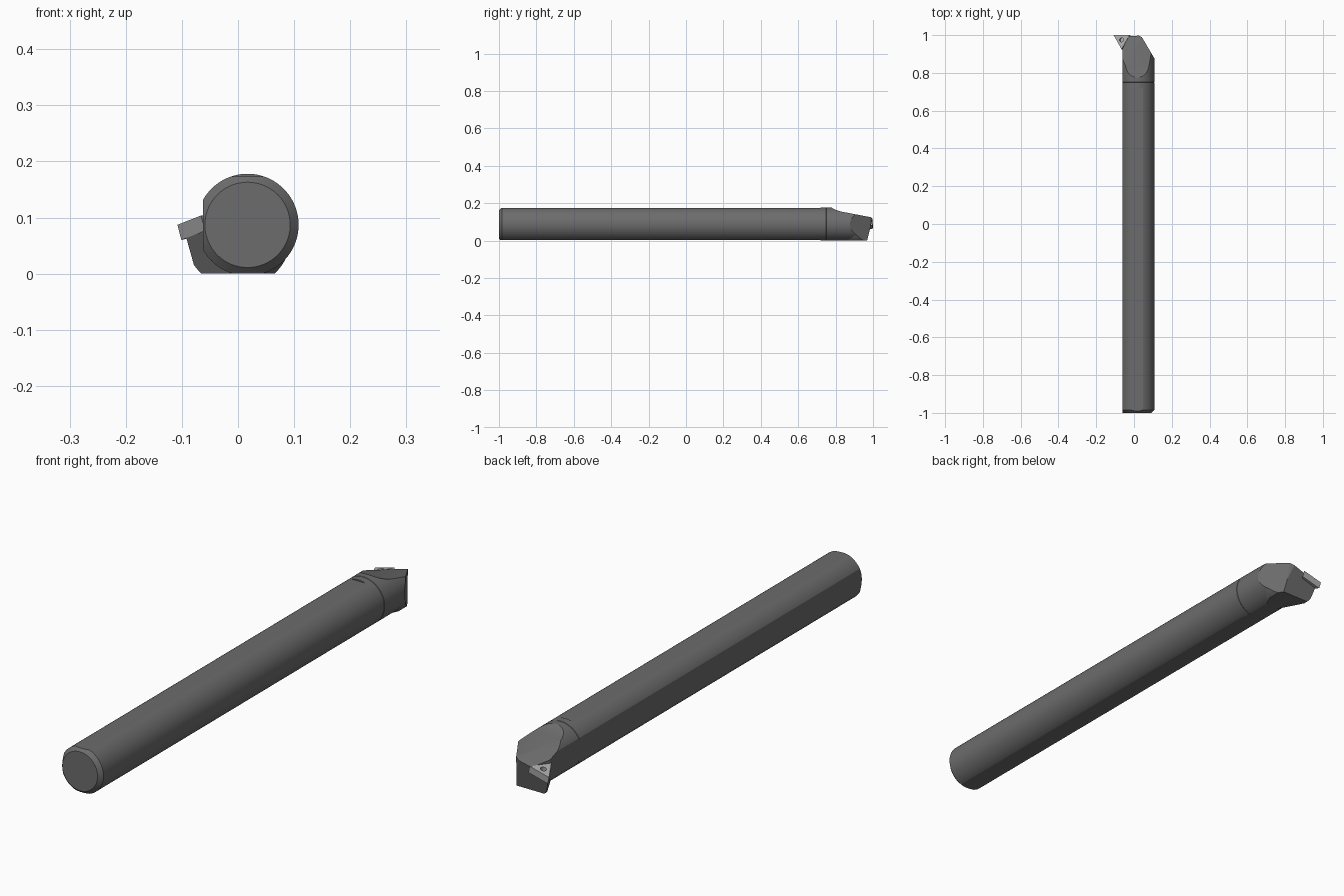
import bpy, bmesh, math
from mathutils import Vector

if "Cube" in bpy.data.objects:
    bpy.data.objects.remove(bpy.data.objects["Cube"])

CX, CZ, R = 0.017, 0.087, 0.091      # bar axis and radius


def material(name, v):
    m = bpy.data.materials.new(name)
    m.diffuse_color = (v, v, v, 1)
    m.use_nodes = True
    m.node_tree.nodes["Principled BSDF"].inputs["Base Color"].default_value = m.diffuse_color
    return m


STEEL = material("dark_steel", 0.15)
CARBIDE = material("carbide", 0.42)


def finish(name, bm, mat):
    bmesh.ops.recalc_face_normals(bm, faces=bm.faces[:])
    me = bpy.data.meshes.new(name)
    bm.to_mesh(me)
    bm.free()
    ob = bpy.data.objects.new(name, me)
    bpy.context.collection.objects.link(ob)
    me.materials.append(mat)
    return ob


def turned(stations, cx, cz, n=96):
    """Round bar along y from (y, radius) stations."""
    bm = bmesh.new()
    rings = []
    for y, r in stations:
        rings.append([bm.verts.new((cx + r * math.cos(2 * math.pi * i / n), y,
                                    cz + r * math.sin(2 * math.pi * i / n))) for i in range(n)])
    for a, b in zip(rings, rings[1:]):
        for i in range(n):
            bm.faces.new((a[i], a[(i + 1) % n], b[(i + 1) % n], b[i]))
    bm.faces.new(rings[0])
    bm.faces.new(rings[-1])
    return bm


def prism(pts, direction):
    """Polygon swept along a direction."""
    bm = bmesh.new()
    d = Vector(direction)
    a = [bm.verts.new(p) for p in pts]
    b = [bm.verts.new(Vector(p) + d) for p in pts]
    bm.faces.new(a)
    bm.faces.new(b)
    for i in range(len(a)):
        j = (i + 1) % len(a)
        bm.faces.new((a[i], a[j], b[j], b[i]))
    return bm


def cut(bm, point, normal):
    """Slice off everything on the normal side and cap it."""
    bmesh.ops.bisect_plane(bm, geom=bm.verts[:] + bm.edges[:] + bm.faces[:], dist=1e-6,
                           plane_co=point, plane_no=Vector(normal).normalized(), clear_outer=True)
    rim = [e for e in bm.edges if e.is_boundary]
    if rim:
        bmesh.ops.edgeloop_fill(bm, edges=rim)


def subtract(ob, cutter):
    cutter.hide_render = True
    mod = ob.modifiers.new("cut", 'BOOLEAN')
    mod.object = cutter
    mod.solver = 'EXACT'
    bpy.context.view_layer.objects.active = ob
    bpy.ops.object.modifier_apply(modifier=mod.name)
    bpy.data.objects.remove(cutter)


def nose_cuts(bm):
    """Leaning front, diagonal relief and tip facet shared by the head parts."""
    cut(bm, (0, 0.998, 0.12), (0, 1, -0.25))
    cut(bm, (0.106, 0.88, 0), (0.095, 0.056, 0))
    cut(bm, (0.05, 0.975, 0), (0.025, 0.05, -0.004))
    cut(bm, (0, 0, 0), (0, 0, -1))


# shank with chamfered end and three flats
bm = turned([(-1, 0.076), (-0.985, R), (0.72, R)], CX, CZ)
cut(bm, (-0.062, 0, 0), (-1, 0, 0))
cut(bm, (0, 0, 0.173), (0, 0, 1))
cut(bm, (0, 0, 0.002), (0, 0, -1))
shank = finish("shank", bm, STEEL)

# head with insert wall and sloped top
bm = turned([(0.72, R), (0.7485, R), (0.75, R - 0.0015), (0.7515, R), (1.01, R)], CX, CZ)
cut(bm, (-0.062, 0, 0), (-1, 0, 0))
nose_cuts(bm)
cut(bm, (-0.024, 1.0, 0), (-0.08, 0.042, 0))
cut(bm, (-0.02, 0.88, 0.146), (-0.30, 0.36, 1))
head = finish("head", bm, STEEL)
profile = [(0.772, 0.19), (0.775, 0.179), (0.787, 0.171), (0.80, 0.1645), (0.815, 0.159),
           (0.832, 0.1545), (0.85, 0.151), (1.05, 0.113), (1.05, 0.19)]
subtract(head, finish("top_cutter", prism([(-0.2, y, z) for y, z in profile], (0.4, 0, 0)), STEEL))

# insert: tilted triangle with rounded hole
up = Vector((-0.26, 0.076, 1)).normalized()
THICK = 0.028


def on_top(x, y):
    return Vector((x, y, 0.087 + 0.26 * (x + 0.108) - 0.076 * (y - 1)))


insert = finish("insert", prism([on_top(-0.108, 1), on_top(-0.024, 1), on_top(-0.066, 0.925)],
                                -up * THICK), CARBIDE)
centre = on_top(-0.066, 0.975)
side = up.orthogonal().normalized()
other = up.cross(side)
hole = [centre + up * 0.01 + 0.011 * (side * math.cos(t) + other * math.sin(t))
        for t in (2 * math.pi * i / 24 for i in range(24))]
subtract(insert, finish("hole_cutter", prism(hole, -up * 0.03), STEEL))

# seat under the insert
bm = turned([(0.80, 0.068), (0.90, 0.0955), (1.01, 0.0955)], 0, 0.07)
nose_cuts(bm)
cut(bm, on_top(-0.108, 1) - up * THICK, up)
cut(bm, (-0.100, 1.0, 0.06), (-0.08, -0.042, -0.012))
seat = finish("insert_seat", bm, STEEL)

for ob in (shank, head, insert, seat):
    bpy.ops.object.select_all(action='DESELECT')
    ob.select_set(True)
    bpy.context.view_layer.objects.active = ob
    bpy.ops.object.shade_smooth_by_angle(angle=math.radians(18))
